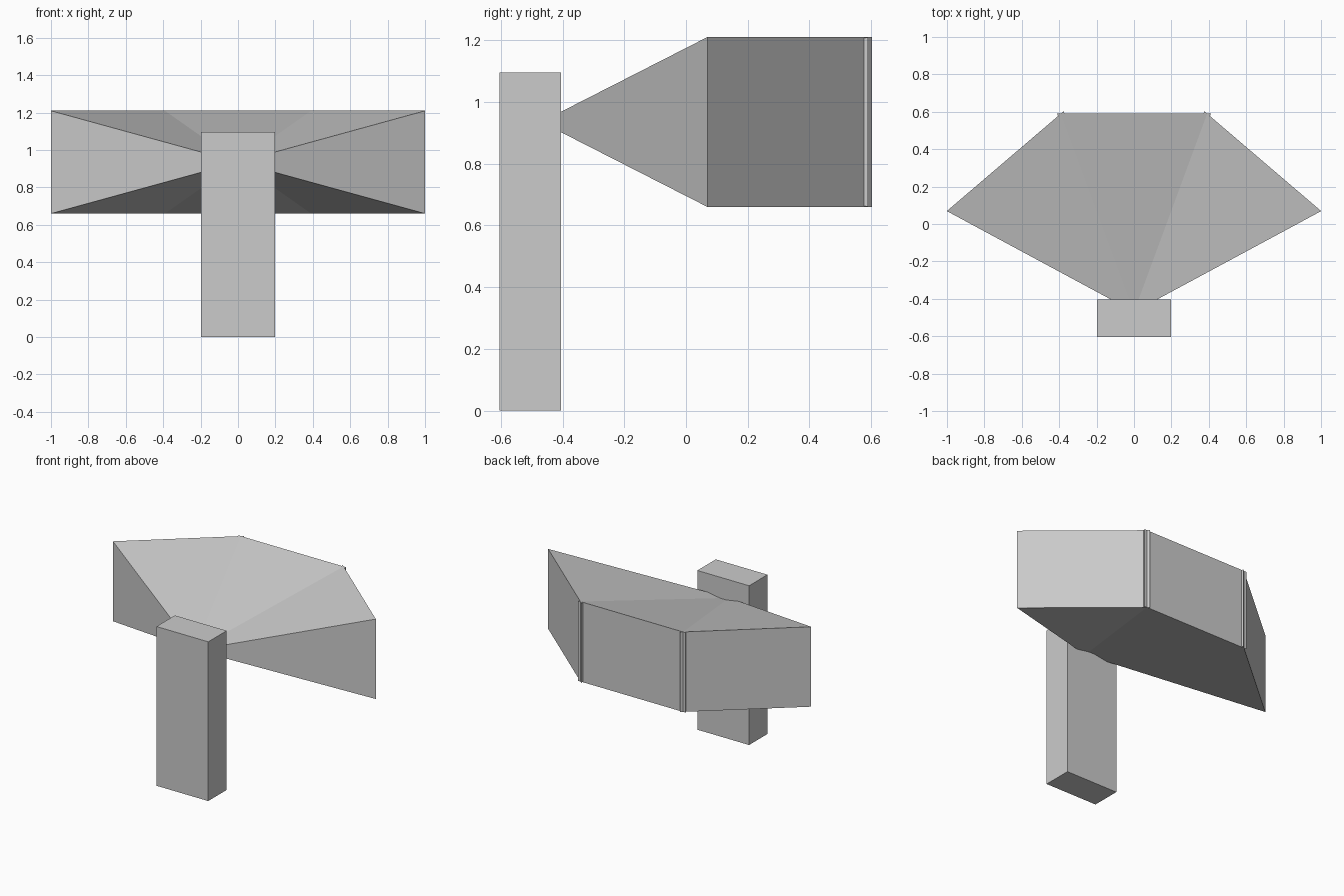
import bpy, bmesh
from math import radians
from mathutils import Matrix, Vector

if "Cube" in bpy.data.objects:
    bpy.data.objects.remove(bpy.data.objects["Cube"])

APEX = Vector((0, -0.47, 0.935))   # shared point, hidden inside the post
DEPTH, HALF_W, HALF_H = 1.06, 0.411, 0.275


def finish(bm, name):
    bmesh.ops.recalc_face_normals(bm, faces=bm.faces)
    mesh = bpy.data.meshes.new(name)
    bm.to_mesh(mesh)
    bm.free()
    obj = bpy.data.objects.new(name, mesh)
    bpy.context.collection.objects.link(obj)
    return obj


def horn(name, angle):
    # Rectangular pyramid opening towards +y, turned about the apex
    bm = bmesh.new()
    tip = bm.verts.new((0, 0, 0))
    rim = [bm.verts.new((sx * HALF_W, DEPTH, sz * HALF_H))
           for sx, sz in ((-1, -1), (1, -1), (1, 1), (-1, 1))]
    bm.faces.new(rim)
    for i in range(4):
        bm.faces.new((tip, rim[i], rim[(i + 1) % 4]))
    turn = Matrix.Translation(APEX) @ Matrix.Rotation(radians(angle), 4, 'Z')
    bmesh.ops.transform(bm, matrix=turn, verts=bm.verts)
    return finish(bm, name)


# Upright support post
bm = bmesh.new()
bmesh.ops.create_cube(bm, size=1)
bmesh.ops.scale(bm, vec=(0.394, 0.2, 1.096), verts=bm.verts)
bmesh.ops.translate(bm, vec=(0, -0.505, 0.548), verts=bm.verts)
finish(bm, "post")

# Three overlapping horns fanned out behind the post
for name, angle in (("left_horn", 40.5), ("middle_horn", 0), ("right_horn", -40.5)):
    horn(name, angle)
